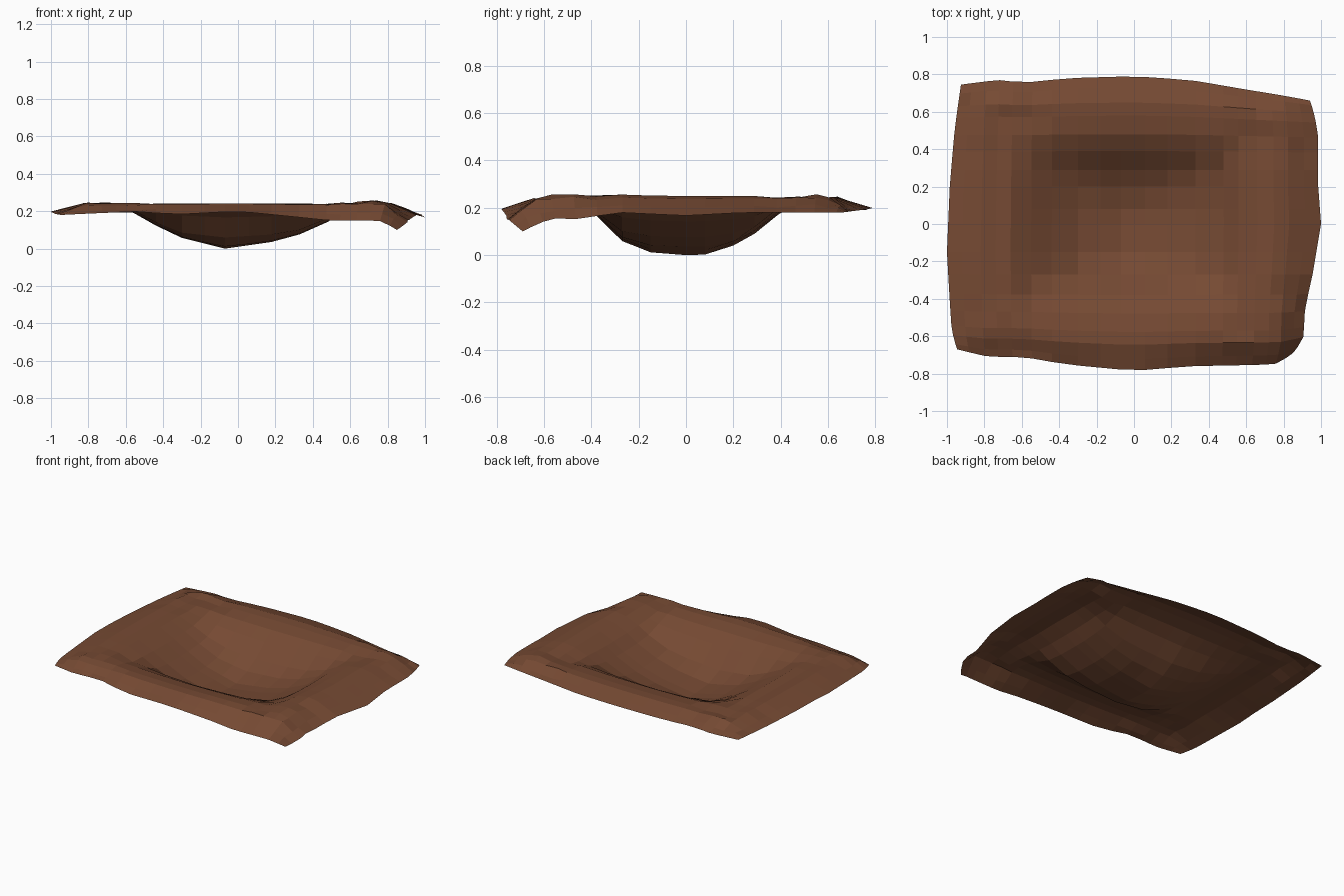
import bpy, bmesh, random

if "Cube" in bpy.data.objects:
    bpy.data.objects.remove(bpy.data.objects["Cube"])

random.seed(4)


def lerp(knots, v):
    """Piecewise linear curve through (position, value) knots."""
    if v <= knots[0][0]:
        return knots[0][1]
    for (a, p), (b, q) in zip(knots, knots[1:]):
        if v <= b:
            return p + (q - p) * (v - a) / (b - a)
    return knots[-1][1]


# Outline seen from above: left / right edges by y, front / back edges by x
LEFT = [(-.79, .945), (-.6, .975), (-.15, 1), (.2, .985), (.5, .96), (.79, .925)]
RIGHT = [(-.79, .85), (-.66, .905), (-.45, .915), (-.3, .95), (0, 1), (.2, .985), (.5, .985), (.79, .94)]
BACK = [(-1, .745), (-.75, .77), (-.6, .755), (-.35, .78), (0, .79), (.3, .77), (.6, .72), (1, .66)]
FRONT = [(-1, .67), (-.8, .71), (-.6, .71), (-.37, .75), (0, .785), (.3, .76), (.6, .755), (.82, .75), (1, .69)]

# How far each hanging edge drops below the crest
DROP_L = [(-.79, .07), (0, .05), (.79, .06)]
DROP_R = [(-.79, .15), (-.6, .095), (-.45, .10), (-.3, .07), (0, .083), (.25, .07), (.79, .07)]
DROP_F = [(-1, .07), (-.5, .05), (-.38, .07), (0, .05), (.3, .08), (.5, .10), (.82, .10), (1, .15)]
DROP_B = [(-1, .06), (0, .05), (1, .07)]

# Sunken hollow profiles, 1 = full depth
HOLLOW_X = [(-.66, 0), (-.55, .22), (-.44, .48), (-.3, .76), (-.07, 1), (.18, .85), (.33, .68), (.48, .4), (.56, .18), (.66, 0)]
HOLLOW_Y = [(-.58, 0), (-.48, .08), (-.38, .3), (-.27, .75), (-.15, .95), (0, 1), (.08, .99), (.2, .83), (.29, .62), (.39, .28), (.48, .07), (.58, 0)]

XS = [-1, -.92, -.82, -.74, -.66, -.55, -.44, -.3, -.18, -.07, .06, .18, .33, .48, .56, .66, .75, .83, .92, 1]
YS = [-.79, -.73, -.65, -.58, -.48, -.38, -.27, -.15, 0, .08, .2, .29, .39, .48, .58, .65, .73, .79]


def cloth_point(s, t):
    rx = lerp(RIGHT if s > 0 else LEFT, t)
    ry = lerp(BACK if t > 0 else FRONT, s) / .79
    x = s * (1 + (rx - 1) * abs(s) ** 3)
    y = t * (1 + (ry - 1) * abs(t / .79) ** 3)
    # crest height, slightly raised towards the front right
    crest = .25 + .012 * max(0, 1 - abs(s - .7) / .35) * max(0, 1 - abs(t + .4) / .3)
    ex = max(0, (abs(s) - .8) / .2)
    ey = max(0, (abs(t) - .62) / .17)
    drop = max(lerp(DROP_R if s > 0 else DROP_L, t) * ex,
               lerp(DROP_B if t > 0 else DROP_F, s) * ey)
    a, b = lerp(HOLLOW_X, s), lerp(HOLLOW_Y, t)
    hollow = .6 * a * b + .4 * min(a, b)
    z = crest - drop - .25 * hollow
    # gentle dip inside the crest and creases near the corners
    if abs(s) < .75 and abs(t) < .6:
        z -= .012 * (1 - hollow)
    if abs(s) > .5 and abs(t) > .3 and max(ex, ey) < .9:
        z += random.uniform(-.012, .008)
    return x, y, z


# Draped leather sheet
bm = bmesh.new()
rows = [[bm.verts.new(cloth_point(s, t)) for s in XS] for t in YS]
for lo, hi in zip(rows, rows[1:]):
    for i in range(len(XS) - 1):
        bm.faces.new((lo[i], lo[i + 1], hi[i + 1], hi[i]))
mesh = bpy.data.meshes.new("draped_sheet")
bm.to_mesh(mesh)
bm.free()

brown = bpy.data.materials.new("leather brown")
brown.diffuse_color = (.18, .068, .033, 1)
brown.use_nodes = True
brown.node_tree.nodes["Principled BSDF"].inputs["Base Color"].default_value = brown.diffuse_color
mesh.materials.append(brown)
sheet = bpy.data.objects.new("draped_sheet", mesh)
bpy.context.collection.objects.link(sheet)
